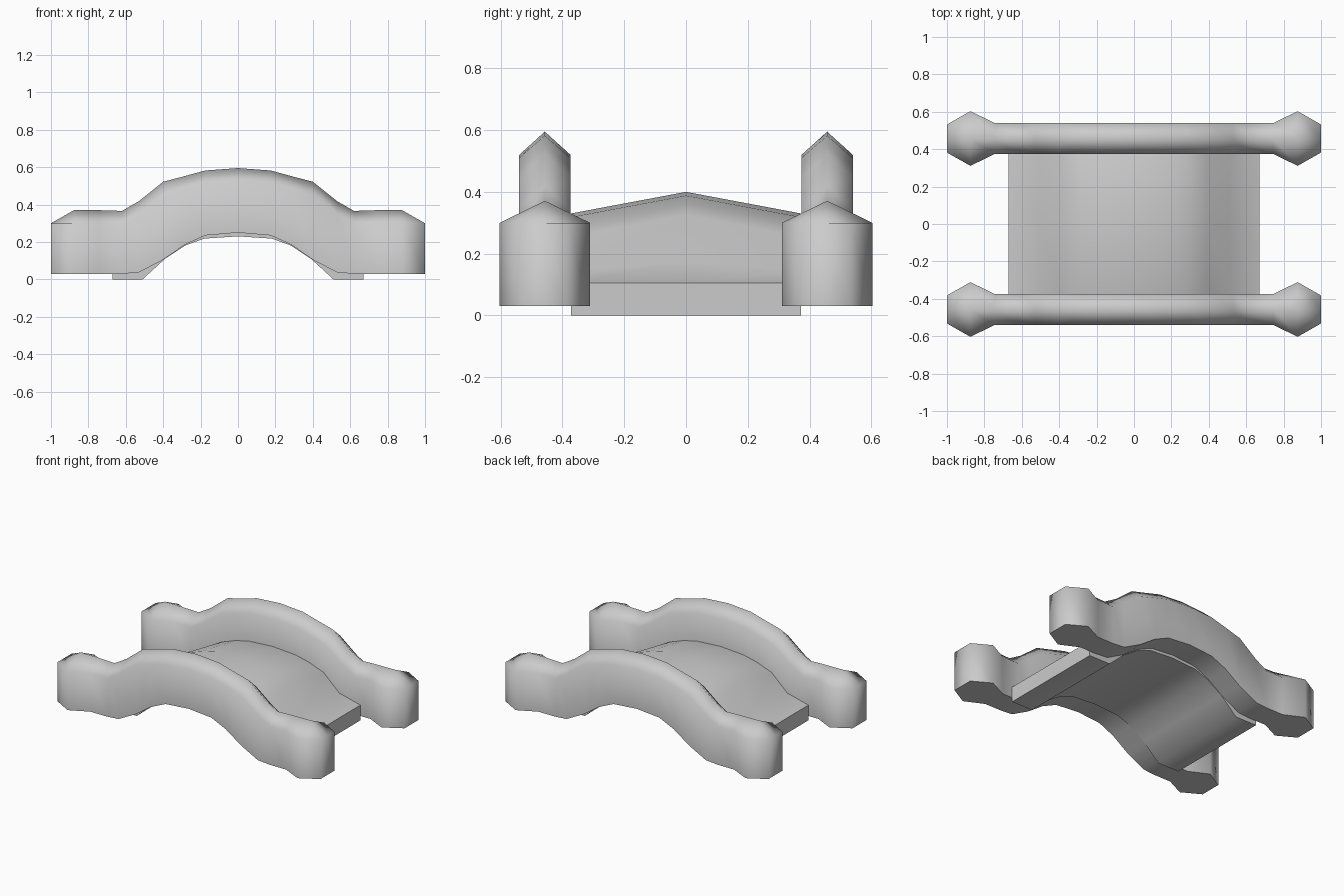
import bpy, bmesh

if "Cube" in bpy.data.objects:
    bpy.data.objects.remove(bpy.data.objects["Cube"])

RAIL_Y = 0.457
DECK_HALF = 0.373


def loft(name, sections, y, angle):
    """Skin five-sided gabled sections (x, half width, bottom, shoulder, ridge)."""
    bm = bmesh.new()
    rings = []
    for x, w, b, s, r in sections:
        pts = [(-w, b), (w, b), (w, s), (0, r), (-w, s)]
        rings.append([bm.verts.new((x, py, z)) for py, z in pts])
    for a, c in zip(rings, rings[1:]):
        for i in range(5):
            j = (i + 1) % 5
            bm.faces.new((a[i], a[j], c[j], c[i]))
    bm.faces.new(rings[0])
    bm.faces.new(rings[-1])
    bmesh.ops.recalc_face_normals(bm, faces=bm.faces)
    mesh = bpy.data.meshes.new(name)
    bm.to_mesh(mesh)
    bm.free()
    ob = bpy.data.objects.new(name, mesh)
    ob.location.y = y
    bpy.context.collection.objects.link(ob)
    bpy.ops.object.select_all(action='DESELECT')
    ob.select_set(True)
    bpy.context.view_layer.objects.active = ob
    bpy.ops.object.shade_smooth_by_angle(angle=angle)
    return ob


def mirrored(half):
    """Half profile from x = 0 outward, reflected to the full length."""
    return [(-p[0],) + p[1:] for p in reversed(half[1:])] + half


# Arched side rails with hexagonal end posts
rail = [
    (0.00, 0.083, 0.25, 0.52, 0.595),
    (0.175, 0.083, 0.235, 0.51, 0.582),
    (0.285, 0.083, 0.185, 0.48, 0.552),
    (0.40, 0.083, 0.105, 0.447, 0.522),
    (0.53, 0.083, 0.037, 0.345, 0.418),
    (0.62, 0.083, 0.03, 0.293, 0.366),
    (0.745, 0.083, 0.03, 0.295, 0.37),
    (0.875, 0.146, 0.03, 0.30, 0.371),
    (1.00, 0.075, 0.03, 0.30, 0.30),
]
for name, y in (("front_rail", -RAIL_Y), ("back_rail", RAIL_Y)):
    loft(name, mirrored(rail), y, 1.52)

# Cambered arched deck with flat feet
deck = [
    (0.00, DECK_HALF, 0.23, 0.33, 0.40),
    (0.18, DECK_HALF, 0.218, 0.318, 0.388),
    (0.28, DECK_HALF, 0.182, 0.295, 0.362),
    (0.39, DECK_HALF, 0.11, 0.255, 0.325),
    (0.51, DECK_HALF, 0.00, 0.145, 0.175),
    (0.67, DECK_HALF, 0.00, 0.105, 0.105),
]
loft("deck", mirrored(deck), 0, 0.85)
